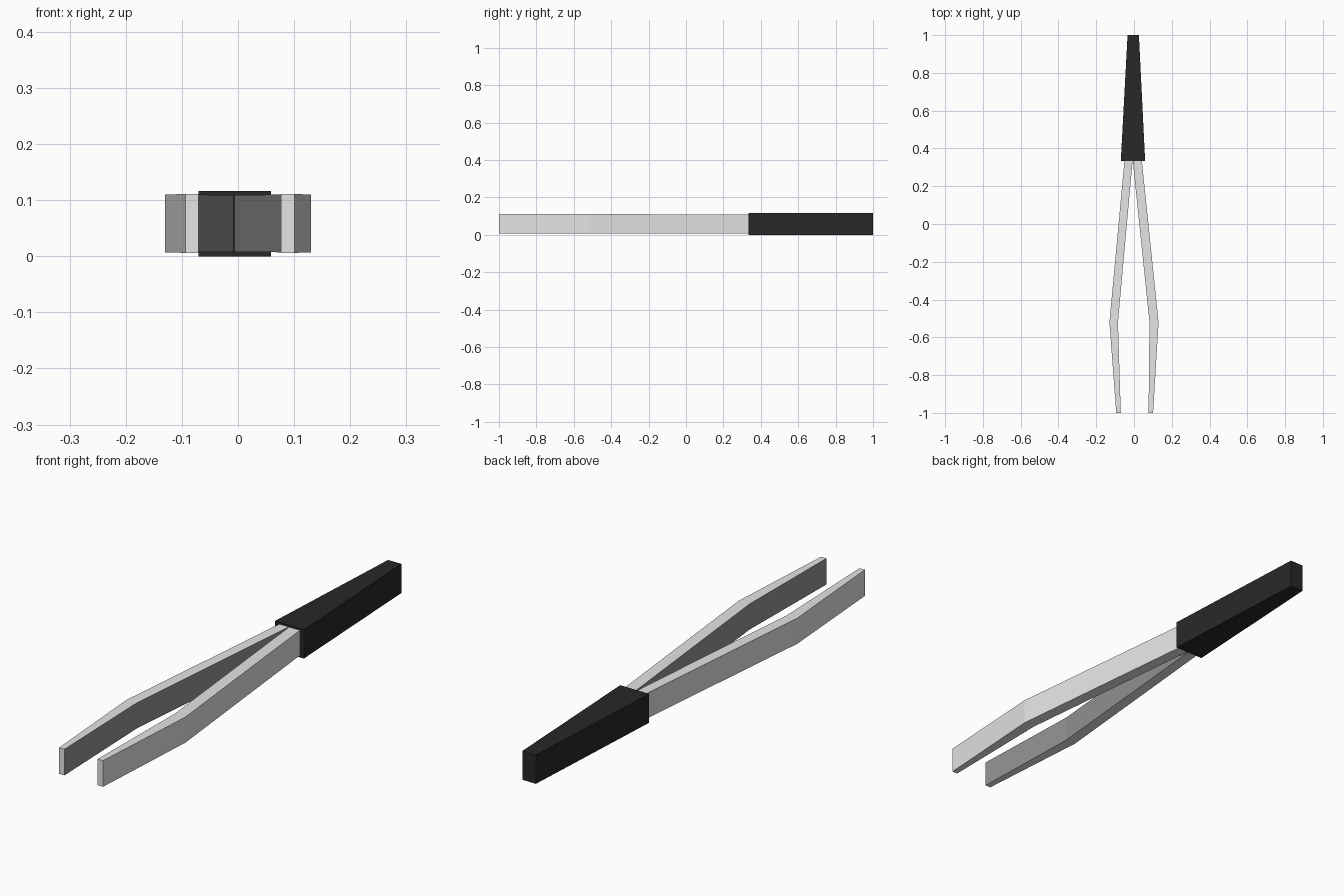
import bpy, bmesh

if "Cube" in bpy.data.objects:
    bpy.data.objects.remove(bpy.data.objects["Cube"])


def material(name, rgb):
    m = bpy.data.materials.new(name)
    m.diffuse_color = (*rgb, 1)
    m.use_nodes = True
    m.node_tree.nodes["Principled BSDF"].inputs["Base Color"].default_value = m.diffuse_color
    return m


steel = material("bright_steel", (0.78, 0.78, 0.78))
dark_steel = material("dark_inner_steel", (0.30, 0.30, 0.30))
black = material("black_grip", (0.021, 0.021, 0.021))


def loft(name, sections, mats, inner_side=None):
    """Join rectangular sections (y, x_min, x_max, z_min, z_max) into a closed bar.
    inner_side is the side index (1 = +x, 3 = -x) that takes the second material."""
    bm = bmesh.new()
    rings = [[bm.verts.new(p) for p in ((a, y, lo), (b, y, lo), (b, y, hi), (a, y, hi))]
             for y, a, b, lo, hi in sections]
    for r, s in zip(rings, rings[1:]):
        for i in range(4):
            j = (i + 1) % 4
            face = bm.faces.new((r[i], r[j], s[j], s[i]))
            face.material_index = int(i == inner_side)
    bm.faces.new(rings[0])
    bm.faces.new(rings[-1])
    bmesh.ops.recalc_face_normals(bm, faces=bm.faces)
    mesh = bpy.data.meshes.new(name)
    bm.to_mesh(mesh)
    bm.free()
    for mat in mats:
        mesh.materials.append(mat)
    ob = bpy.data.objects.new(name, mesh)
    bpy.context.collection.objects.link(ob)
    return ob


# Bent arms with darker gripping faces, meeting just inside the grip
loft("left_arm", [(-1.0, -0.094, -0.07, 0.006, 0.111),
                  (-0.52, -0.13, -0.085, 0.007, 0.11),
                  (0.34, -0.05, -0.007, 0.008, 0.109),
                  (0.40, -0.045, -0.007, 0.008, 0.109)], [steel, dark_steel], 1)
loft("right_arm", [(-1.0, 0.077, 0.101, 0.006, 0.111),
                   (-0.52, 0.082, 0.13, 0.007, 0.11),
                   (0.34, -0.007, 0.041, 0.008, 0.109),
                   (0.40, -0.007, 0.036, 0.008, 0.109)], [steel, dark_steel], 3)

# Tapered grip
loft("grip", [(0.333, -0.07, 0.059, 0.0, 0.116),
              (1.0, -0.034, 0.026, 0.0, 0.116)], [black])
